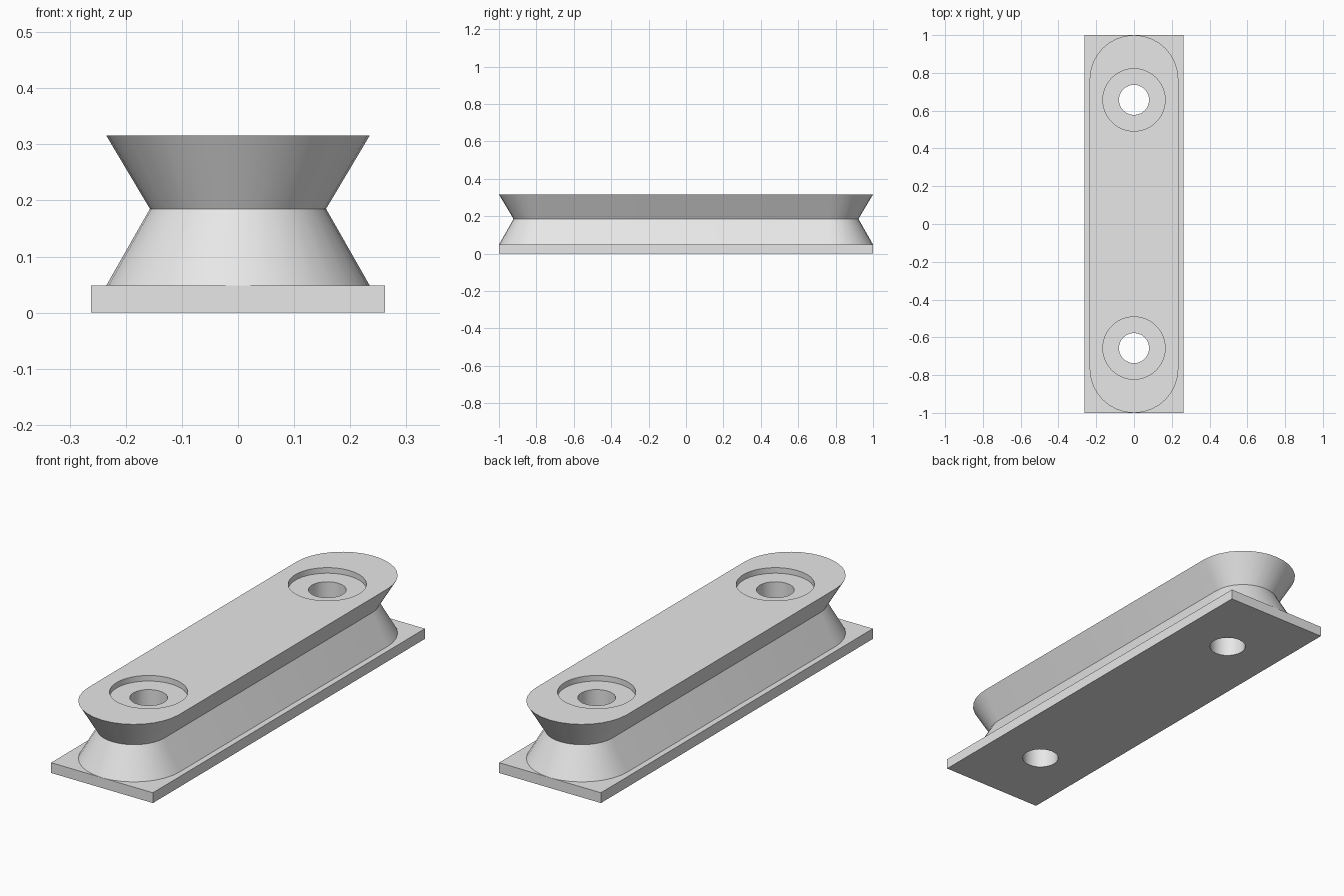
import bpy, bmesh
from math import pi, sin, cos

if "Cube" in bpy.data.objects:
    bpy.data.objects.remove(bpy.data.objects["Cube"], do_unlink=True)

HALF_LENGTH = 1.0
HALF_WIDTH = 0.262
BASE_TOP, WAIST, TOP = 0.048, 0.185, 0.316
OUTER_R, WAIST_R = 0.235, 0.157
END_Y = HALF_LENGTH - OUTER_R      # centre of each rounded end
HOLE_Y = 0.657
STEPS = 16                         # segments in each rounded end

grey = bpy.data.materials.new("light grey")
grey.use_nodes = True
grey.diffuse_color = (0.8, 0.8, 0.8, 1)
grey.node_tree.nodes["Principled BSDF"].inputs["Base Color"].default_value = (0.8, 0.8, 0.8, 1)


def rectangle(z):
    return [(x * HALF_WIDTH, y * HALF_LENGTH, z)
            for x, y in ((1, -1), (1, 1), (-1, 1), (-1, -1))]


def stadium(radius, z):
    points = []
    for side in (1, -1):
        for i in range(STEPS + 1):
            a = pi * i / STEPS
            points.append((side * radius * cos(a), side * (END_Y + radius * sin(a)), z))
    return points


def loft(name, rings):
    """Closed solid through a stack of matching rings."""
    bm = bmesh.new()
    loops = [[bm.verts.new(p) for p in ring] for ring in rings]
    for low, high in zip(loops, loops[1:]):
        n = len(low)
        for i in range(n):
            j = (i + 1) % n
            bm.faces.new((low[i], low[j], high[j], high[i]))
    bm.faces.new(loops[0][::-1])
    bm.faces.new(loops[-1])
    bmesh.ops.recalc_face_normals(bm, faces=bm.faces)
    mesh = bpy.data.meshes.new(name)
    bm.to_mesh(mesh)
    bm.free()
    mesh.materials.append(grey)
    obj = bpy.data.objects.new(name, mesh)
    bpy.context.collection.objects.link(obj)
    return obj


def drill(obj, radius, bottom, top, sides):
    """Cut a round hole near both ends."""
    for y in (-HOLE_Y, HOLE_Y):
        bpy.ops.mesh.primitive_cylinder_add(vertices=sides, radius=radius, depth=top - bottom,
                                            location=(0, y, (top + bottom) / 2))
        cutter = bpy.context.object
        cutter.hide_render = True
        cutter.data.materials.append(grey)
        cut = obj.modifiers.new("hole", "BOOLEAN")
        cut.operation = "DIFFERENCE"
        cut.solver = "EXACT"
        cut.object = cutter
        bpy.context.view_layer.objects.active = obj
        bpy.ops.object.modifier_apply(modifier=cut.name)
        bpy.data.objects.remove(cutter, do_unlink=True)


# Flat base plate
base = loft("base_plate", [rectangle(0), rectangle(BASE_TOP)])

# Rounded body pinched at the waist
body = loft("grooved_body", [stadium(OUTER_R, BASE_TOP), stadium(WAIST_R, WAIST),
                             stadium(OUTER_R, TOP)])

# Counterbores, then screw holes through everything
drill(body, 0.165, TOP - 0.026, TOP + 0.1, 48)
for part in (base, body):
    drill(part, 0.08, -0.1, TOP + 0.1, 24)
    bpy.ops.object.select_all(action="DESELECT")
    part.select_set(True)
    bpy.context.view_layer.objects.active = part
    bpy.ops.object.shade_smooth_by_angle(angle=pi / 6)
